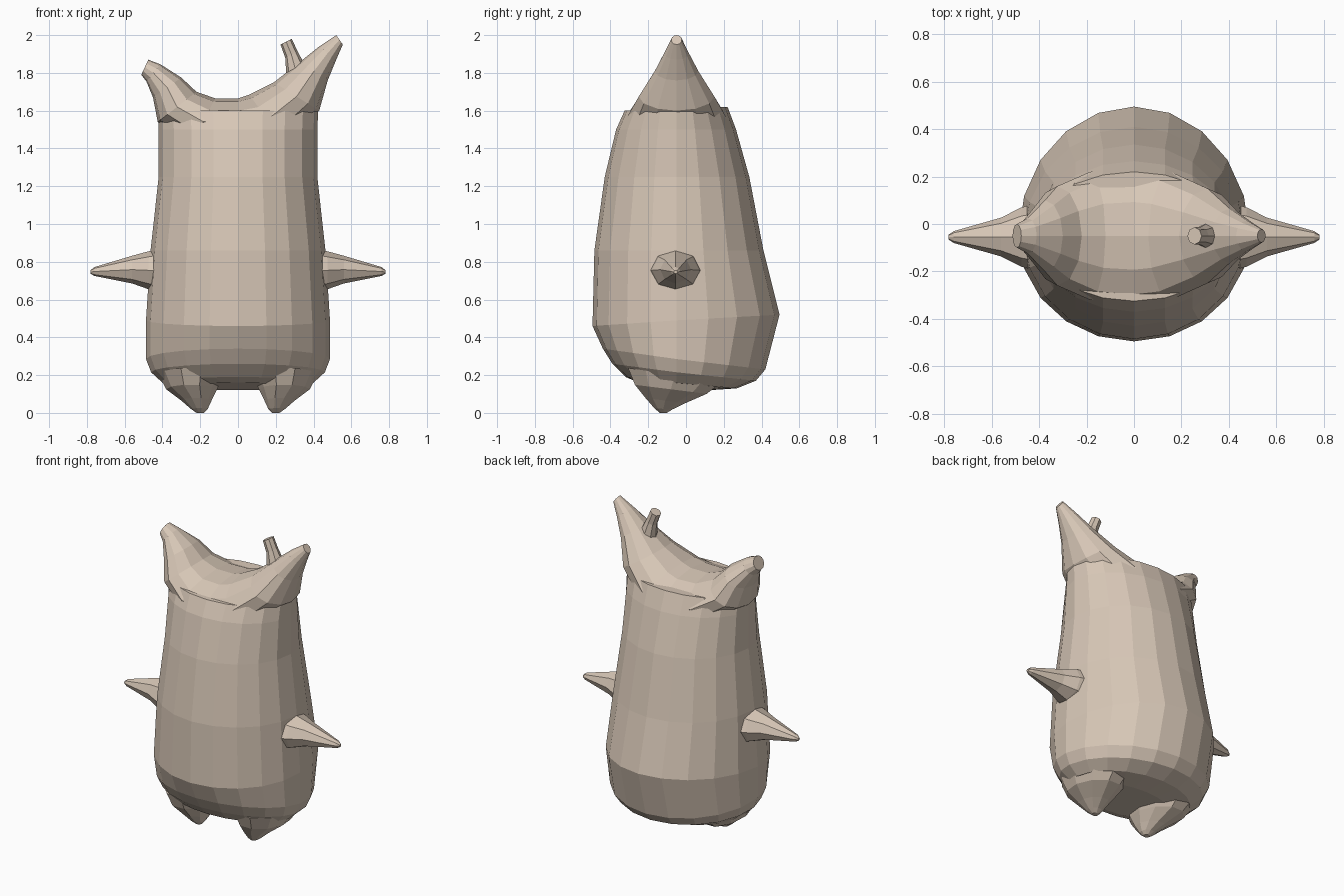
import bpy, bmesh
from math import cos, sin, pi
from mathutils import Vector

skin = bpy.data.materials.new("skin")
skin.diffuse_color = (0.68, 0.57, 0.47, 1)


def loft(name, rings):
    """Skin a list of equal-length point rings and cap both ends, flat shaded."""
    bm = bmesh.new()
    loops = [[bm.verts.new(p) for p in ring] for ring in rings]
    n = len(loops[0])
    for a, b in zip(loops, loops[1:]):
        for i in range(n):
            j = (i + 1) % n
            bm.faces.new((a[i], a[j], b[j], b[i]))
    bm.faces.new(loops[0])
    bm.faces.new(loops[-1])
    bmesh.ops.recalc_face_normals(bm, faces=bm.faces)
    mesh = bpy.data.meshes.new(name)
    bm.to_mesh(mesh)
    bm.free()
    mesh.materials.append(skin)
    ob = bpy.data.objects.new(name, mesh)
    bpy.context.collection.objects.link(ob)
    return ob


def body_ring(hx, y0, y1, zf, zb, n=20, cy=-0.05):
    """Egg-shaped ring: front and back depth and height differ."""
    pts = []
    for i in range(n):
        s = sin(2 * pi * i / n)
        y = cy + s * ((y1 - cy) if s > 0 else (cy - y0))
        pts.append((hx * cos(2 * pi * i / n), y, zf + (zb - zf) * (s + 1) / 2))
    return pts


def span_ring(inner, outer, hy, n=12, cy=-0.05):
    """Ellipse spanning two (x, z) silhouette points, with half depth hy."""
    a, b = Vector((inner[0], cy, inner[1])), Vector((outer[0], cy, outer[1]))
    mid, half = (a + b) / 2, (a - b) / 2
    return [mid + half * cos(2 * pi * i / n) + Vector((0, hy * sin(2 * pi * i / n), 0))
            for i in range(n)]


# Body: half width, front y, back y, front z, back z
loft("body", [body_ring(*r) for r in (
    (0.28, -0.25, 0.12, 0.16, 0.12),
    (0.40, -0.32, 0.27, 0.19, 0.13),
    (0.46, -0.39, 0.37, 0.26, 0.17),
    (0.487, -0.44, 0.42, 0.34, 0.23),
    (0.487, -0.495, 0.495, 0.46, 0.52),
    (0.463, -0.485, 0.41, 0.86, 0.86),
    (0.42, -0.43, 0.335, 1.25, 1.25),
    (0.42, -0.37, 0.265, 1.50, 1.50),
    (0.425, -0.325, 0.22, 1.60, 1.62))])

# Saddle-shaped crown sweeping from the left horn tip to the right horn tip
loft("crown_horns", [span_ring(*r) for r in (
    ((-0.475, 1.87), (-0.512, 1.79), 0.05),
    ((-0.41, 1.845), (-0.485, 1.755), 0.075),
    ((-0.30, 1.775), (-0.45, 1.67), 0.15),
    ((-0.22, 1.70), (-0.425, 1.54), 0.21),
    ((-0.12, 1.665), (-0.25, 1.42), 0.27),
    ((0.0, 1.665), (0.0, 1.40), 0.285),
    ((0.06, 1.685), (0.25, 1.42), 0.27),
    ((0.19, 1.75), (0.43, 1.60), 0.20),
    ((0.33, 1.86), (0.475, 1.76), 0.115),
    ((0.43, 1.94), (0.52, 1.87), 0.065),
    ((0.52, 2.0), (0.555, 1.95), 0.028))])

# Small stub on the tall horn
loft("horn_stub", [span_ring(*r, n=8) for r in (
    ((0.255, 1.80), (0.35, 1.85), 0.05),
    ((0.25, 1.88), (0.315, 1.915), 0.038),
    ((0.225, 1.95), (0.285, 1.98), 0.036))])

for side, s in (("right", 1), ("left", -1)):
    # Pointed arms: x, top z, bottom z, half depth
    loft(side + "_arm", [span_ring((s * x, zt), (s * x, zb), hy, n=8, cy=-0.055)
                         for x, zt, zb, hy in (
        (0.38, 0.88, 0.63, 0.15),
        (0.475, 0.855, 0.655, 0.125),
        (0.56, 0.832, 0.685, 0.082),
        (0.76, 0.772, 0.725, 0.025),
        (0.782, 0.755, 0.737, 0.010))])
    # Conical feet: centre x, half width, centre y, half depth, z front, z back
    rings = []
    for cx, hx, cy, hy, zf, zb in (
            (0.25, 0.17, -0.06, 0.26, 0.24, 0.16),
            (0.245, 0.135, -0.08, 0.20, 0.15, 0.10),
            (0.22, 0.08, -0.11, 0.11, 0.08, 0.05),
            (0.205, 0.045, -0.12, 0.05, 0.025, 0.018),
            (0.20, 0.02, -0.12, 0.02, 0.0, 0.0)):
        rings.append([(s * (cx + hx * cos(2 * pi * i / 10)), cy + hy * sin(2 * pi * i / 10),
                       zf + (zb - zf) * (sin(2 * pi * i / 10) + 1) / 2) for i in range(10)])
    loft(side + "_foot", rings)
